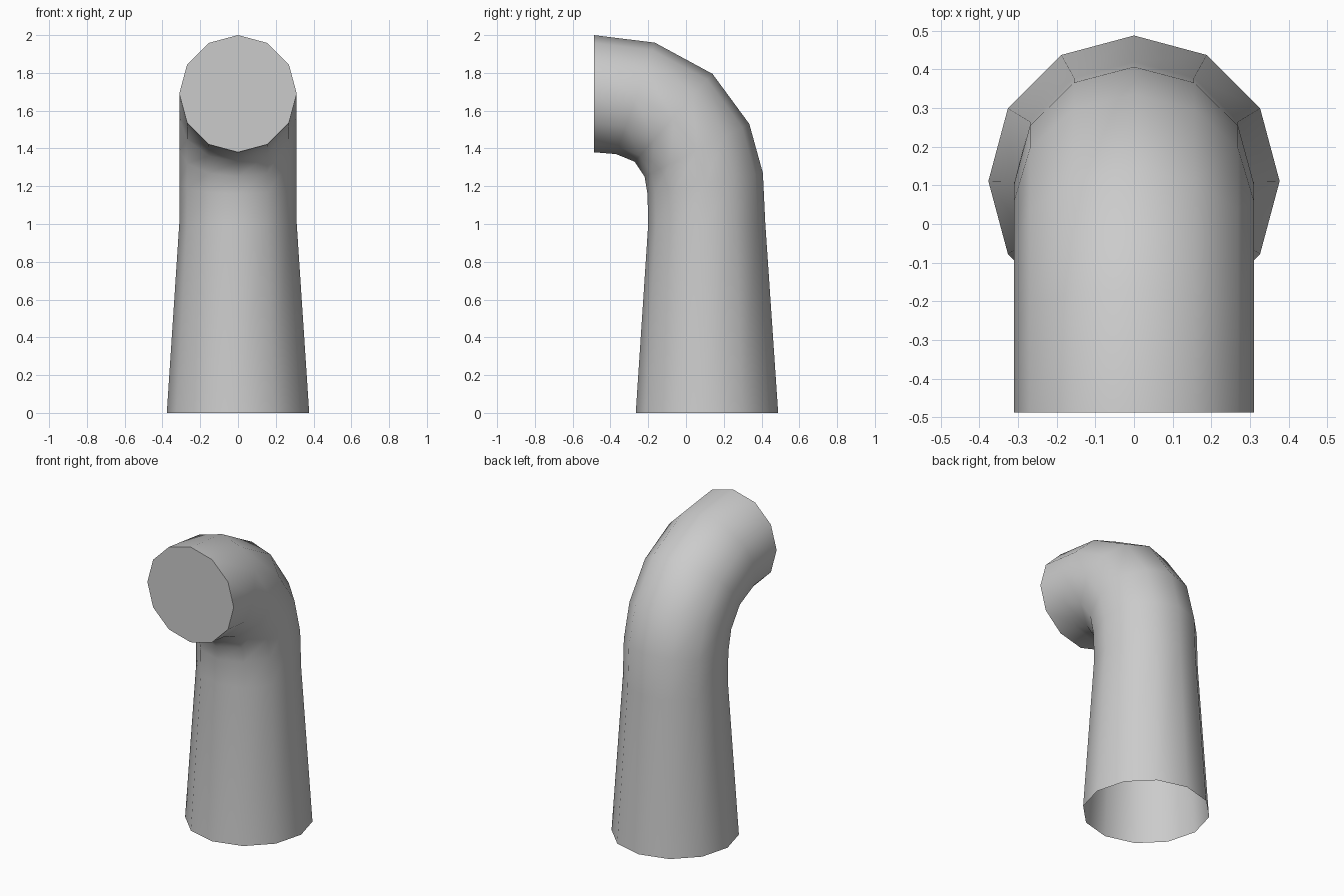
import bpy, bmesh
from math import sin, cos, pi, radians
from mathutils import Vector

if "Cube" in bpy.data.objects:
    bpy.data.objects.remove(bpy.data.objects["Cube"])

SIDES = 12

# Each ring: half-width in x, inner-bend point (y, z), outer-bend point (y, z)
rings = [
    (0.377, (-0.266, 0.00), (0.488, 0.00)),
    (0.311, (-0.200, 1.00), (0.420, 1.00)),
    (0.311, (-0.204, 1.16), (0.407, 1.27)),
    (0.311, (-0.219, 1.25), (0.335, 1.53)),
    (0.311, (-0.272, 1.33), (0.140, 1.795)),
    (0.311, (-0.370, 1.37), (-0.165, 1.96)),
    (0.311, (-0.488, 1.38), (-0.488, 2.00)),
]

# Bent pipe, open at the foot and capped at the mouth
bm = bmesh.new()
loops = []
for w, inner, outer in rings:
    a, b = Vector((0, *inner)), Vector((0, *outer))
    mid, half = (a + b) / 2, (b - a) / 2
    angles = [2 * pi * i / SIDES for i in range(SIDES)]
    loops.append([bm.verts.new(mid + half * sin(t) + Vector((w * cos(t), 0, 0)))
                  for t in angles])
for lo, hi in zip(loops, loops[1:]):
    for i in range(SIDES):
        j = (i + 1) % SIDES
        bm.faces.new((lo[i], lo[j], hi[j], hi[i]))
bm.faces.new(loops[-1])

mesh = bpy.data.meshes.new("bent_pipe")
bm.to_mesh(mesh)
bm.free()
pipe = bpy.data.objects.new("bent_pipe", mesh)
bpy.context.collection.objects.link(pipe)

# Smooth walls, crisp mouth edge
bpy.context.view_layer.objects.active = pipe
pipe.select_set(True)
bpy.ops.object.shade_smooth_by_angle(angle=radians(50))
